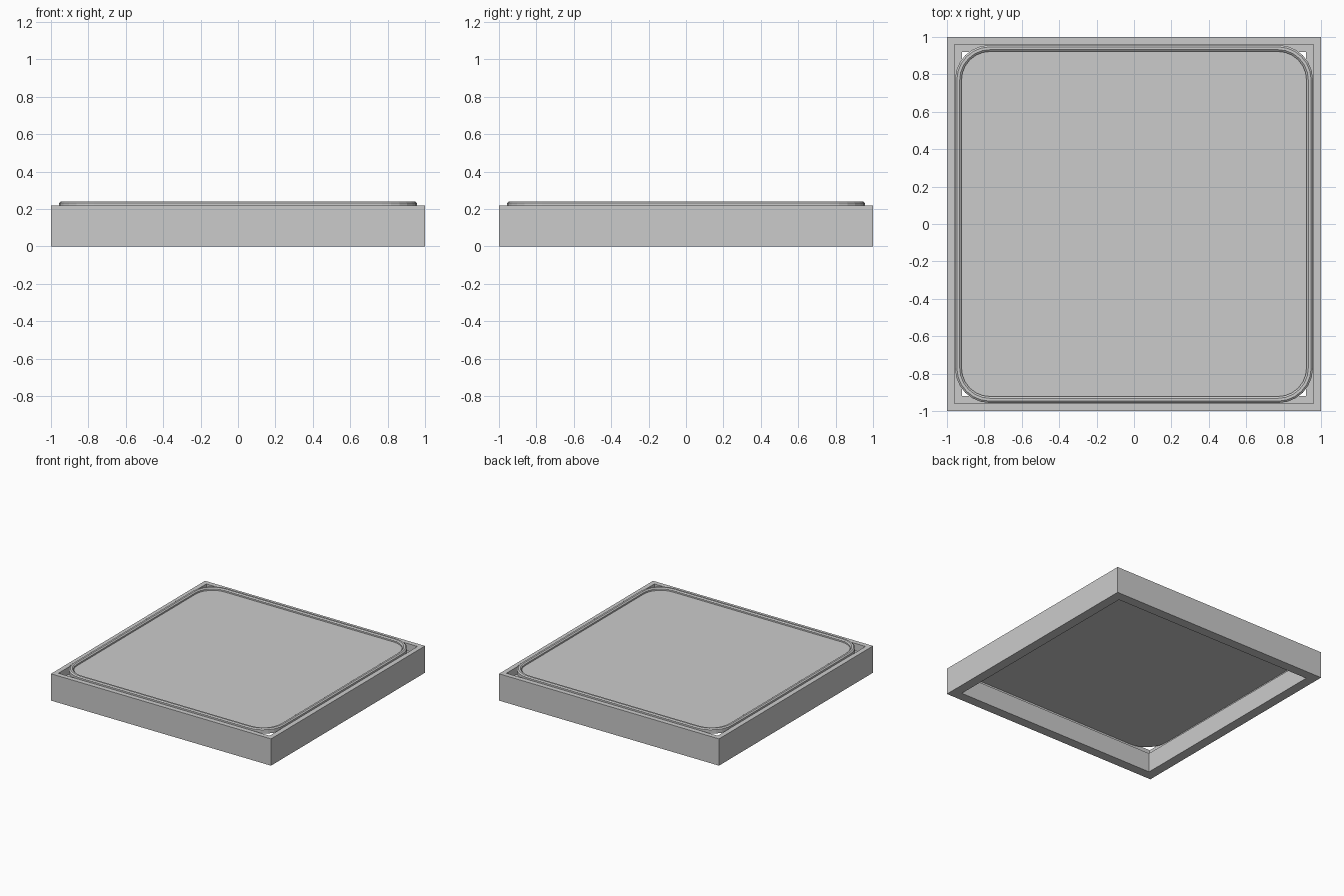
import bpy, bmesh
from math import cos, sin, pi

if "Cube" in bpy.data.objects:
    bpy.data.objects.remove(bpy.data.objects["Cube"])


def outline(half, radius, steps):
    """Square outline, with rounded corners when radius > 0."""
    if radius == 0:
        return [(half, half), (-half, half), (-half, -half), (half, -half)]
    c = half - radius
    pts = []
    for q, (sx, sy) in enumerate([(1, 1), (-1, 1), (-1, -1), (1, -1)]):
        for i in range(steps + 1):
            a = (q + i / steps) * pi / 2
            pts.append((sx * c + radius * cos(a), sy * c + radius * sin(a)))
    return pts


def loft(name, profile, core=None, steps=6, closed=True):
    """Sweep a (half width, z) profile around a square; core is the half size of the straight part."""
    bm = bmesh.new()
    rings = []
    for half, z in profile:
        r = 0 if core is None else half - core
        rings.append([bm.verts.new((x, y, z)) for x, y in outline(half, r, steps)])
    n = len(rings[0])
    pairs = list(zip(rings, rings[1:]))
    if closed:
        pairs.append((rings[-1], rings[0]))
    else:
        bm.faces.new(rings[0])
        bm.faces.new(rings[-1])
    for a, b in pairs:
        for i in range(n):
            j = (i + 1) % n
            bm.faces.new((a[i], a[j], b[j], b[i]))
    bmesh.ops.recalc_face_normals(bm, faces=bm.faces)
    mesh = bpy.data.meshes.new(name)
    bm.to_mesh(mesh)
    bm.free()
    obj = bpy.data.objects.new(name, mesh)
    bpy.context.collection.objects.link(obj)
    return obj


# Square outer frame with a stepped ledge around the opening
loft("frame", [(1, 0), (1, 0.22), (0.96, 0.22), (0.96, 0.16), (0.92, 0.16), (0.92, 0)])

# Rounded panel with a low bevelled rim
loft("panel", [(0.957, 0.2), (0.957, 0.232), (0.947, 0.24), (0.932, 0.24),
               (0.922, 0.232), (0.922, 0.22)], core=0.77, closed=False)
